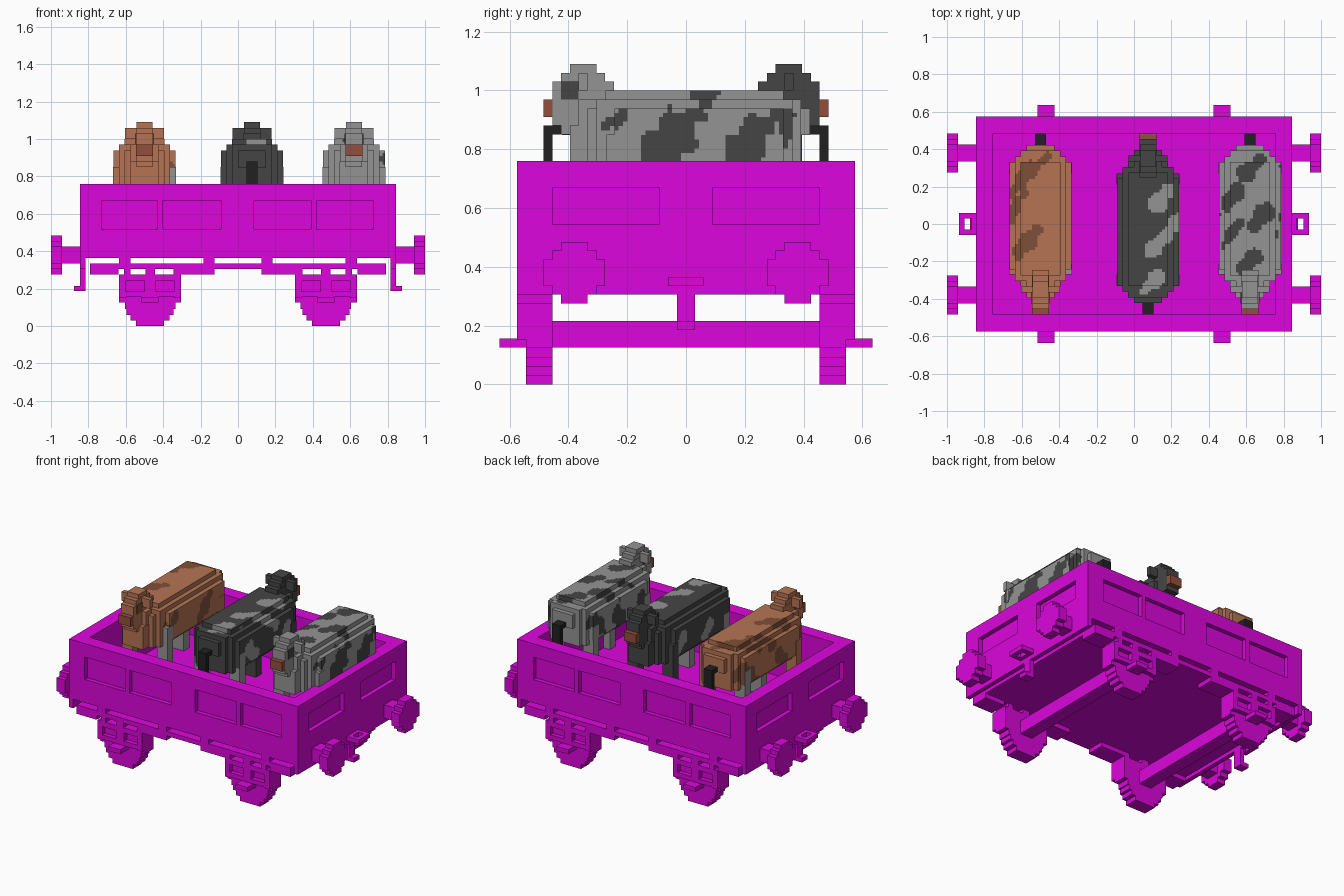
import bpy, bmesh, math
from mathutils import Vector, Matrix

cube = bpy.data.objects.get("Cube")
if cube:
    bpy.data.objects.remove(cube, do_unlink=True)

U = 0.0303  # size of one block


def material(name, rgb):
    lin = [(c / 255 / 12.92) if c < 11 else ((c / 255 + 0.055) / 1.055) ** 2.4 for c in rgb]
    m = bpy.data.materials.new(name)
    m.use_nodes = True
    m.diffuse_color = (*lin, 1)
    b = m.node_tree.nodes["Principled BSDF"]
    b.inputs["Base Color"].default_value = (*lin, 1)
    b.inputs["Roughness"].default_value = 0.9
    return m


PURPLE = material("magenta paint", (220, 6, 220))
BROWN = material("brown hide", (182, 116, 85))
DARK_BROWN = material("dark brown hide", (128, 80, 57))
GREY = material("grey hide", (148, 148, 148))
CHARCOAL = material("charcoal hide", (69, 69, 69))
NOSE = material("nose", (148, 78, 59))
BLACK = material("black tail", (33, 33, 33))


def make(name, bm, mats):
    bmesh.ops.recalc_face_normals(bm, faces=bm.faces[:])
    me = bpy.data.meshes.new(name)
    bm.to_mesh(me)
    bm.free()
    for m in mats:
        me.materials.append(m)
    ob = bpy.data.objects.new(name, me)
    bpy.context.collection.objects.link(ob)
    return ob


def box(bm, x0, x1, y0, y1, z0, z1):
    mat = Matrix.Translation(((x0 + x1) / 2, (y0 + y1) / 2, (z0 + z1) / 2))
    mat = mat @ Matrix.Diagonal((abs(x1 - x0), abs(y1 - y0), abs(z1 - z0), 1))
    bmesh.ops.create_cube(bm, size=1, matrix=mat)


def boxes(name, items, mat):
    bm = bmesh.new()
    for b in items:
        box(bm, *b)
    return make(name, bm, [mat])


def both(a, b, s):
    """Interval a..b mirrored when s is -1."""
    return (a, b) if s > 0 else (-b, -a)


# Open tub with recessed side panels; the end walls reach lower than the floor
tub = boxes("wagon_body", [(-.845, .845, -.575, .575, .305, .76)], PURPLE)
cuts = [(-.755, .755, -.485, .485, .425, .9), (-.815, .815, -.7, .7, .2, .365)]
for s in (-1, 1):
    for a, b in ((-.73, -.43), (-.40, -.09), (.085, .39), (.42, .725)):
        cuts.append((a, b, *both(.545, .7, s), .52, .67))
    for a, b in ((-.455, -.09), (.09, .455)):
        cuts.append((*both(.815, .95, s), a, b, .545, .67))
cutter = boxes("panel_cutter", cuts, PURPLE)
cutter.hide_render = True
mod = tub.modifiers.new("panels", 'BOOLEAN')
mod.operation = 'DIFFERENCE'
mod.solver = 'EXACT'
mod.object = cutter
bpy.context.view_layer.objects.active = tub
tub.select_set(True)
bpy.ops.object.modifier_apply(modifier=mod.name)
bpy.data.objects.remove(cutter, do_unlink=True)

# Underframe plate, spacers and lower rails
frame = [(-.79, .79, -.575, .575, .305, .335)]
for s in (-1, 1):
    for a, b in ((.125, .185), (.575, .635)):
        frame.append((*both(a, b, s), -.575, .575, .335, .365))
    for t in (-1, 1):
        for a, b in ((.125, .345), (.445, .495), (.575, .61), (.64, .79)):
            frame.append((*both(a, b, s), *both(.455, .575, t), .275, .305))
boxes("underframe", frame, PURPLE)


def stepped_disc(axis, c, rows, a0, a1):
    """Block-stepped disc from crossed boxes; rows are (half width, low, high)."""
    out = []
    for hw, lo, hi in rows:
        w = (c - hw, c + hw)
        out.append((*w, a0, a1, lo, hi) if axis == 'y' else (a0, a1, *w, lo, hi))
    return out


# Wheels, axles, side frames and steps
wheel_rows = [(.075, 0, .03), (.105, .03, .06), (.125, .06, .09), (.135, .09, .125),
              (.165, .125, .275)]
for s, end in ((-1, "right"), (1, "left")):
    cx = s * .47
    boxes("axle_" + end, [(cx - .045, cx + .045, -.46, .46, .125, .215)], PURPLE)
    for t, side in ((-1, "front"), (1, "back")):
        boxes(f"wheel_{side}_{end}", stepped_disc('y', cx, wheel_rows, *both(.455, .545, t)), PURPLE)
        y = both(.545, .575, t)
        fr = [(cx - .165, cx - .13, *y, .15, .275), (cx + .13, cx + .165, *y, .15, .275),
              (cx - .135, cx + .135, *y, .24, .275), (cx - .135, cx + .135, *y, .155, .185),
              (cx - .03, cx + .03, *y, .125, .24),
              (cx - .045, cx + .045, *both(.545, .635, t), .125, .155)]
        boxes(f"axle_guard_{side}_{end}", fr, PURPLE)

# Buffers, coupling ring and hanging hook at both ends
disc_rows = [(.045, .275, .485), (.075, .305, .455), (.105, .335, .425)]
for s, end in ((-1, "right"), (1, "left")):
    for t, side in ((-1, "front"), (1, "back")):
        parts = stepped_disc('x', t * .38, disc_rows, *both(.94, 1.0, s))
        parts.append((*both(.84, .945, s), t * .38 - .045, t * .38 + .045, .335, .425))
        boxes(f"buffer_{side}_{end}", parts, PURPLE)
    ring = [(*both(.84, .87, s), -.06, .06, .335, .365), (*both(.905, .935, s), -.06, .06, .335, .365)]
    ring += [(*both(.865, .91, s), *both(.03, .06, t), .335, .365) for t in (-1, 1)]
    boxes("coupling_ring_" + end, ring, PURPLE)
    boxes("coupling_hook_" + end, [(*both(.815, .845, s), -.03, .03, .19, .31),
                                   (*both(.815, .878, s), -.03, .03, .187, .215)], PURPLE)

# Cow body built of blocks, rounded at the ends and along the back
NY, NZ = 25, 9
Y0, Z0 = -.335, .727
CHEST_WIDTH = (3.5, 4.5, 4.5)
RUMP_WIDTH = (2.5, 3.5, 4.5)
BACK_WIDTH = (3.5, 4.5)
RUMP_DROP = (2, 1, 1)
CHEST_DROP = (2, 1, 0)


def solid(i, j, k):
    """i counts across from the spine, j from the chest, k up from the belly."""
    if not (0 <= j < NY and 0 <= k < NZ) or (j == NY - 1 and k < 4):
        return False
    hw, top = 5.5, NZ - 1 - k
    for d, widths, drops in ((j, CHEST_WIDTH, CHEST_DROP), (NY - 1 - j, RUMP_WIDTH, RUMP_DROP)):
        if d < len(drops):
            if top < drops[d]:
                return False
            hw = widths[d]
    if top < 2:
        hw = min(hw, BACK_WIDTH[top])
    if k == 0:
        hw = min(hw, 4.5)
    return abs(i) <= hw


def patched(p, patches):
    for x, y, z, r in patches:
        dx, dy, dz = p.x - x, p.y - y, p.z - z
        dy -= .5 * dz + .7 * dx
        if dx * dx * .7 + dy * dy + dz * dz * .5 < r * r * (1 + .35 * math.sin(47 * p.y + 40 * p.z + 35 * p.x)):
            return True
    return False


def cow_body(name, base, spot, patches):
    bm = bmesh.new()
    dirs = [Vector(d) for d in ((1, 0, 0), (-1, 0, 0), (0, 1, 0), (0, -1, 0), (0, 0, 1), (0, 0, -1))]
    for i in range(-5, 6):
        for j in range(NY):
            for k in range(NZ):
                if not solid(i, j, k):
                    continue
                c = Vector((i * U, Y0 + (j + .5) * U, Z0 + (k + .5) * U))
                for n in dirs:
                    if solid(i + int(n.x), j + int(n.y), k + int(n.z)):
                        continue
                    a = Vector((n.y, n.z, n.x))
                    b = n.cross(a)
                    bm.faces.new([bm.verts.new(c + (n + a * p + b * q) * U / 2)
                                  for p, q in ((-1, -1), (1, -1), (1, 1), (-1, 1))])
    bmesh.ops.remove_doubles(bm, verts=bm.verts[:], dist=.0005)
    # Finer cells give the hide patches a softer outline
    bmesh.ops.subdivide_edges(bm, edges=bm.edges[:], cuts=1, use_grid_fill=True)
    for f in bm.faces:
        f.material_index = int(patched(f.calc_center_median(), patches))
    return make(name, bm, [base, spot])


def cow(name, x, turn, base, spot, patches, leg_mats):
    parts = [cow_body(name + "_body", base, spot, patches)]
    # Head, neck, chest and ears
    parts.append(boxes(name + "_head", [
        (-.046, .046, -.455, -.245, .88, 1.03), (-.044, .044, -.425, -.275, .85, 1.06),
        (-.042, .042, -.395, -.305, 1.02, 1.09), (-.075, .075, -.365, -.22, .79, .97),
        (-.076, .076, -.395, -.30, .73, .88)], base))
    parts.append(boxes(name + "_ears", [(*both(.04, .105, s), -.365, -.335, 1.0, 1.06) for s in (-1, 1)], base))
    if base != CHARCOAL:
        parts.append(boxes(name + "_eye_patches", [(*both(.045, .05, s), -.425, -.365, .97, 1.03)
                                                   for s in (-1, 1)], spot))
    parts.append(boxes(name + "_nose", [(-.045, .045, -.485, -.455, .91, .97)], NOSE))
    # Legs and tail
    corners = ((-1, -.27, "front_right"), (1, -.27, "front_left"), (-1, .27, "back_right"), (1, .27, "back_left"))
    for (s, y, label), mat in zip(corners, leg_mats):
        parts.append(boxes(f"{name}_leg_{label}", [(*both(.09, .168, s), y, y + .06, .42, .85)], mat))
    parts.append(boxes(name + "_tail", [(-.03, .03, .41, .485, .85, .88),
                                        (-.03, .03, .455, .485, .66, .86)], BLACK))
    for p in parts:
        p.location.x = x
        p.rotation_euler.z = turn


# Patches are (x, y, z, radius) in each cow's own frame, head towards -y
cow("brown_cow", -.5, 0, BROWN, DARK_BROWN,
    [(0, .34, 1, .045), (-.09, .25, .98, .07), (-.13, .08, .94, .06), (-.08, -.11, .98, .07),
     (-.165, .28, .8, .07), (-.165, -.05, .8, .06), (.165, .12, .84, .06), (.165, -.2, .88, .04)],
    (BROWN, GREY, GREY, BROWN))
cow("charcoal_cow", .075, math.pi, CHARCOAL, GREY,
    [(-.07, -.13, 1, .065), (-.13, .01, .95, .06), (-.04, .12, 1, .055), (-.03, .30, .98, .06),
     (-.165, -.2, .8, .06), (-.165, .2, .82, .06), (.165, .1, .82, .05), (.165, -.18, .84, .05)],
    (CHARCOAL, CHARCOAL, GREY, GREY))
cow("grey_cow", .62, 0, GREY, CHARCOAL,
    [(0, .30, 1, .065), (-.09, .14, .97, .065), (.07, .05, 1, .065), (-.09, -.05, .97, .05),
     (0, -.2, 1, .06), (.165, -.06, .82, .09), (.165, .22, .82, .08), (.15, .35, .87, .05),
     (.165, -.24, .89, .03), (-.165, .05, .8, .07), (-.165, .27, .84, .06), (-.165, -.2, .82, .06)],
    (GREY, GREY, GREY, GREY))
